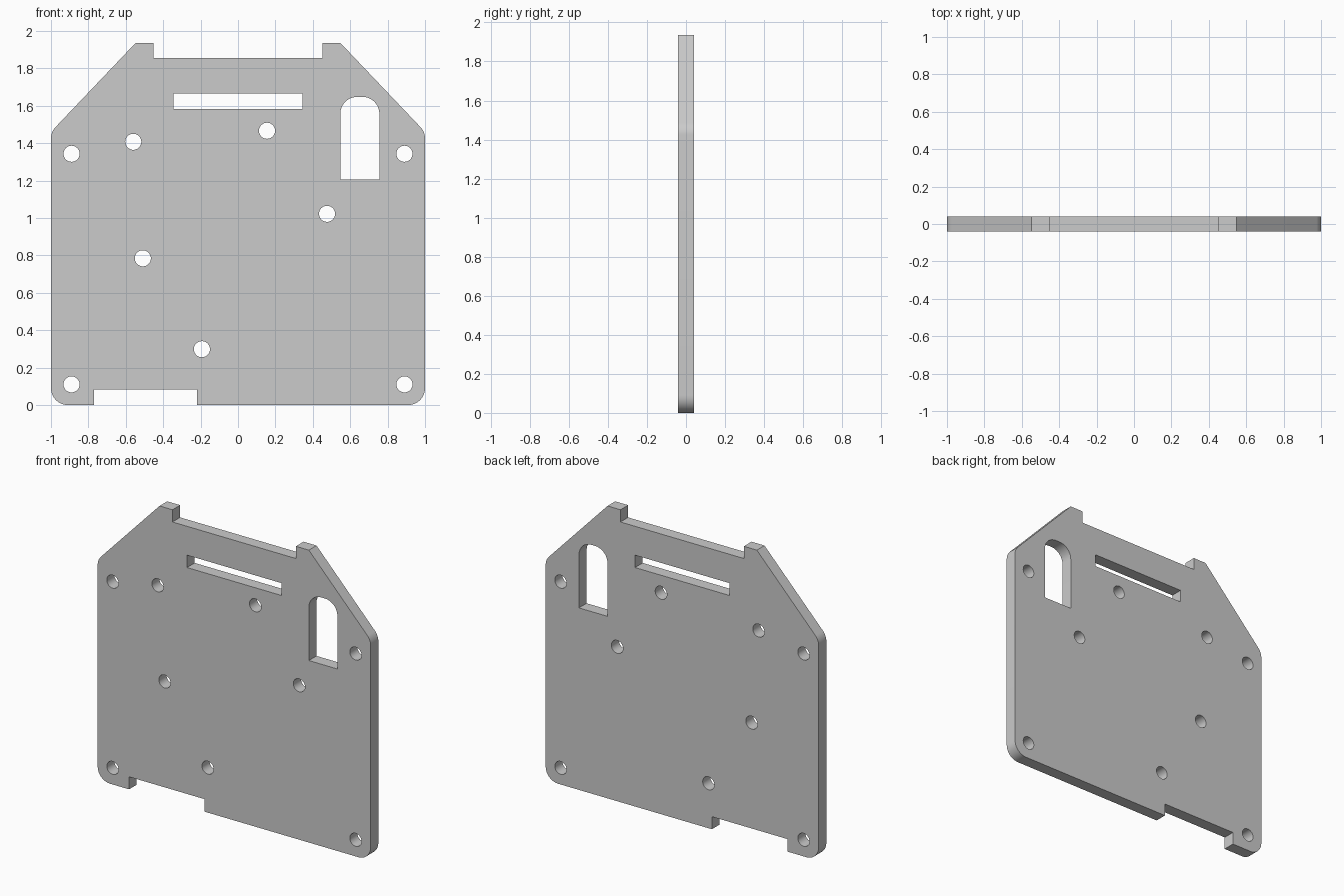
import bpy, bmesh
from math import cos, sin, pi, radians, tan
from mathutils import Vector, Matrix

cube = bpy.data.objects.get("Cube")
if cube:
    bpy.data.objects.remove(cube, do_unlink=True)

THICK = 0.08


def fillet(corners, steps=10):
    """Turn (x, z, radius) corners into a closed outline with rounded corners."""
    out = []
    n = len(corners)
    for i, (x, z, r) in enumerate(corners):
        p = Vector((x, z))
        if r == 0:
            out.append(p)
            continue
        a = (Vector(corners[i - 1][:2]) - p).normalized()
        b = (Vector(corners[(i + 1) % n][:2]) - p).normalized()
        half = a.angle(b) / 2
        centre = p + (a + b).normalized() * r / sin(half)
        start = p + a * r / tan(half) - centre
        end = p + b * r / tan(half) - centre
        sweep = start.angle_signed(end)
        for k in range(steps + 1):
            t = -sweep * k / steps
            out.append(centre + Matrix.Rotation(t, 2) @ start)
    return out


def circle(x, z, r, sides=40):
    return [Vector((x + r * cos(2 * pi * k / sides), z + r * sin(2 * pi * k / sides)))
            for k in range(sides)]


def rectangle(x0, x1, z0, z1, top_radius=0):
    return fillet([(x0, z0, 0), (x1, z0, 0), (x1, z1, top_radius), (x0, z1, top_radius)])


# Plate outline: foot notch, rounded corners, sloped shoulders, two top tabs
R = 0.09
loops = [fillet([
    (-1, 0, R), (-0.77, 0, 0), (-0.77, 0.083, 0), (-0.218, 0.083, 0), (-0.218, 0, 0),
    (1, 0, R), (1, 1.46, R), (0.547, 1.936, 0), (0.452, 1.936, 0), (0.452, 1.855, 0),
    (-0.452, 1.855, 0), (-0.452, 1.936, 0), (-0.547, 1.936, 0), (-1, 1.46, R),
])]

# Long slot and arched window
loops.append(rectangle(-0.345, 0.345, 1.582, 1.664))
loops.append(rectangle(0.547, 0.756, 1.205, 1.647, 0.09))

# Corner mounting holes, then the scattered ones
holes = [(sx * 0.89, z) for sx in (-1, 1) for z in (0.11, 1.343)]
holes += [(-0.56, 1.407), (0.155, 1.466), (0.476, 1.022), (-0.509, 0.784), (-0.193, 0.298)]
loops += [circle(x, z, 0.043) for x, z in holes]

# Filled, extruded profile
curve = bpy.data.curves.new("plate_profile", 'CURVE')
curve.dimensions = '2D'
curve.fill_mode = 'BOTH'
curve.extrude = THICK / 2
for pts in loops:
    spline = curve.splines.new('POLY')
    spline.points.add(len(pts) - 1)
    for sp, p in zip(spline.points, pts):
        sp.co = (p.x, p.y, 0, 1)
    spline.use_cyclic_u = True
profile = bpy.data.objects.new("plate_profile", curve)
bpy.context.collection.objects.link(profile)

# Mesh plate, welded and stood upright
deps = bpy.context.evaluated_depsgraph_get()
mesh = bpy.data.meshes.new_from_object(profile.evaluated_get(deps))
mesh.name = "mounting_plate"
bpy.data.objects.remove(profile, do_unlink=True)
bpy.data.curves.remove(curve)

bm = bmesh.new()
bm.from_mesh(mesh)
bmesh.ops.remove_doubles(bm, verts=bm.verts, dist=0.0002)
bmesh.ops.transform(bm, matrix=Matrix.Rotation(radians(90), 4, 'X'), verts=bm.verts)
bmesh.ops.recalc_face_normals(bm, faces=bm.faces)
bm.to_mesh(mesh)
bm.free()

plate = bpy.data.objects.new("mounting_plate", mesh)
bpy.context.collection.objects.link(plate)
bpy.ops.object.select_all(action='DESELECT')
plate.select_set(True)
bpy.context.view_layer.objects.active = plate
bpy.ops.object.shade_smooth_by_angle(angle=radians(30))
